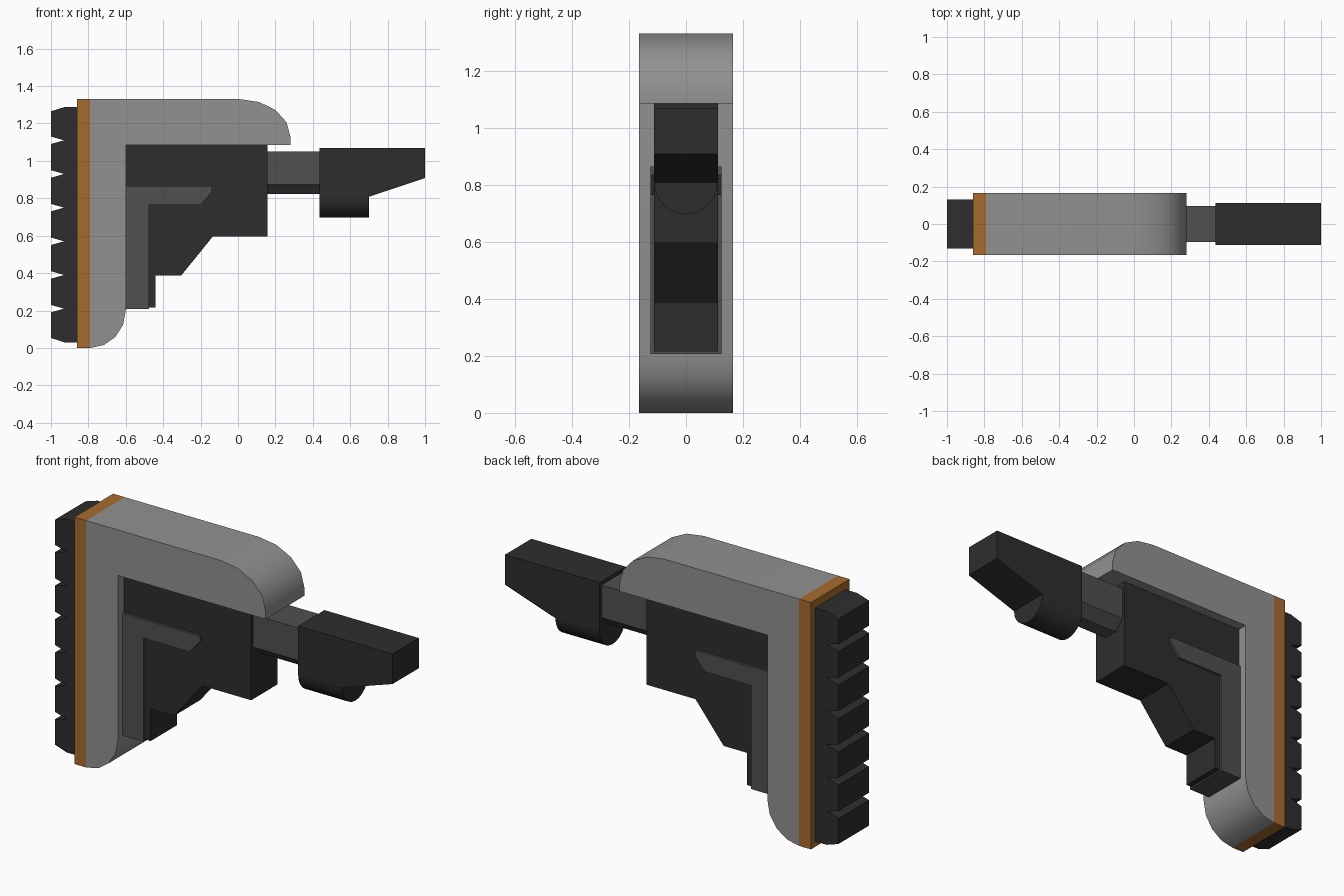
import bpy, bmesh
from math import sin, cos, pi, radians

if "Cube" in bpy.data.objects:
    bpy.data.objects.remove(bpy.data.objects["Cube"])


def material(name, rgb):
    m = bpy.data.materials.new(name)
    m.diffuse_color = (*rgb, 1)
    m.use_nodes = True
    m.node_tree.nodes["Principled BSDF"].inputs["Base Color"].default_value = m.diffuse_color
    return m


GREY = material("shell_grey", (0.285, 0.285, 0.285))
BROWN = material("plate_brown", (0.387, 0.147, 0.028))
BLACK = material("rubber_black", (0.027, 0.027, 0.027))
STEEL = material("dark_grey", (0.08, 0.08, 0.08))


def arc(cx, cz, rx, rz, a0, a1, n):
    """Points along an elliptical arc, angles in degrees."""
    out = []
    for i in range(n + 1):
        a = radians(a0 + (a1 - a0) * i / n)
        out.append((cx + rx * cos(a), cz + rz * sin(a)))
    return out


def prism(name, pts, lo, hi, mat, axis='Y', smooth=False):
    """Extrude a profile: (x, z) along y, or (y, z) along x."""
    bm = bmesh.new()
    if axis == 'Y':
        vs = [bm.verts.new((u, lo, w)) for u, w in pts]
        step = (0, hi - lo, 0)
    else:
        vs = [bm.verts.new((lo, u, w)) for u, w in pts]
        step = (hi - lo, 0, 0)
    face = bm.faces.new(vs)
    ext = bmesh.ops.extrude_face_region(bm, geom=[face], use_keep_orig=True)
    bmesh.ops.translate(bm, vec=step, verts=[g for g in ext["geom"] if isinstance(g, bmesh.types.BMVert)])
    bmesh.ops.recalc_face_normals(bm, faces=bm.faces)
    me = bpy.data.meshes.new(name)
    bm.to_mesh(me)
    bm.free()
    ob = bpy.data.objects.new(name, me)
    bpy.context.collection.objects.link(ob)
    me.materials.append(mat)
    if smooth:
        bpy.ops.object.select_all(action='DESELECT')
        ob.select_set(True)
        bpy.context.view_layer.objects.active = ob
        bpy.ops.object.shade_smooth_by_angle(angle=radians(40))
    return ob


# L-shaped outer shell with rounded toe and rounded front end
shell = [(-0.79, 1.33), (-0.79, 0.0)]
shell += arc(-0.79, 0.2, 0.19, 0.2, -90, 0, 4)[1:]
shell += [(-0.6, 1.085), (0.28, 1.085)]
shell += arc(0.01, 1.13, 0.27, 0.2, 0, 90, 4)
prism("stock_shell", shell, -0.165, 0.165, GREY, smooth=True)

# Butt plate
prism("butt_plate", [(-0.86, 0), (-0.79, 0), (-0.79, 1.33), (-0.86, 1.33)],
      -0.165, 0.165, BROWN)

# Rubber pad with V grooves across its back
pad = [(-0.86, 0.03), (-0.86, 1.287), (-0.93, 1.287), (-1, 1.265)]
for i in range(6):
    z = 1.11 - 0.18 * i
    pad += [(-1, z + 0.02), (-0.93, z), (-1, z - 0.02)]
pad += [(-1, 0.053), (-0.93, 0.03)]
prism("recoil_pad", pad, -0.13, 0.13, BLACK)

# Stepped inner body
prism("inner_body", [(-0.6, 1.085), (0.157, 1.085), (0.157, 0.595),
                     (-0.135, 0.595), (-0.303, 0.388), (-0.442, 0.388),
                     (-0.442, 0.215), (-0.6, 0.215)], -0.112, 0.112, BLACK)

# Raised angular rib on both sides of the body
prism("side_rib", [(-0.6, 0.865), (-0.14, 0.865), (-0.14, 0.835),
                   (-0.2, 0.765), (-0.475, 0.765), (-0.475, 0.207),
                   (-0.6, 0.207)], -0.125, 0.125, STEEL)

# Connecting tube with chamfered underside
prism("connecting_tube", [(-0.095, 1.05), (0.095, 1.05), (0.095, 0.875),
                          (0.04, 0.822), (-0.04, 0.822), (-0.095, 0.875)],
      0.157, 0.437, STEEL, axis='X')

# Front mount: tapered wedge plus round-bottomed block
prism("front_mount", [(0.437, 1.07), (1, 1.07), (1, 0.908), (0.7, 0.808),
                      (0.437, 0.808)], -0.112, 0.112, BLACK)
prism("mount_round_base", arc(0, 0.808, 0.112, 0.112, 180, 360, 12),
      0.437, 0.7, BLACK, axis='X', smooth=True)
